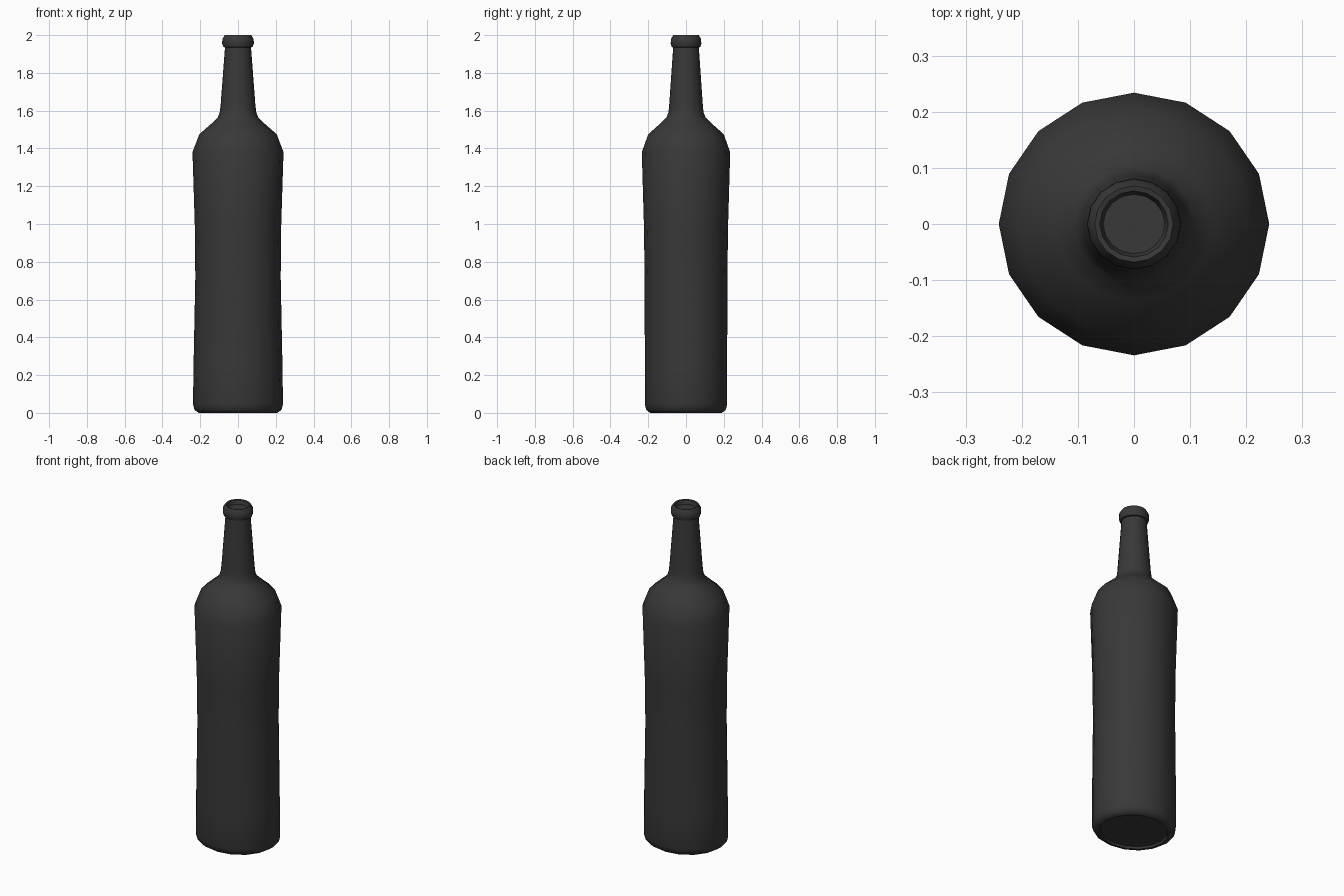
import bpy, bmesh, math

if "Cube" in bpy.data.objects:
    bpy.data.objects.remove(bpy.data.objects["Cube"])

SIDES = 16

# Half-section from base centre to inside of the mouth: (x radius, y radius, z)
PROFILE = [
    (0.188, 0.172, 0.012), (0.192, 0.176, 0.0), (0.208, 0.190, 0.0),   # recessed base
    (0.230, 0.210, 0.015), (0.238, 0.218, 0.045),                      # foot
    (0.236, 0.218, 0.22), (0.226, 0.219, 0.72), (0.229, 0.223, 1.00),  # body
    (0.241, 0.234, 1.38), (0.205, 0.200, 1.475),                       # shoulder
    (0.140, 0.136, 1.532), (0.108, 0.104, 1.563),
    (0.097, 0.093, 1.59), (0.092, 0.089, 1.63),                        # neck
    (0.069, 0.068, 1.935), (0.077, 0.075, 1.937),                      # lip
    (0.084, 0.081, 1.955), (0.083, 0.080, 1.978), (0.070, 0.068, 2.0),
    (0.061, 0.059, 1.998), (0.055, 0.053, 1.975),                      # mouth
]


def lathe(name, profile, sides):
    """Stack elliptical rings, skin them and cap both ends."""
    bm = bmesh.new()
    rings = []
    for rx, ry, z in profile:
        rings.append([bm.verts.new((rx * math.cos(a), ry * math.sin(a), z))
                      for a in (2 * math.pi * i / sides for i in range(sides))])
    for low, high in zip(rings, rings[1:]):
        for i in range(sides):
            j = (i + 1) % sides
            bm.faces.new((low[i], low[j], high[j], high[i]))
    bm.faces.new(rings[0][::-1])
    bm.faces.new(rings[-1])
    mesh = bpy.data.meshes.new(name)
    bm.to_mesh(mesh)
    bm.free()
    obj = bpy.data.objects.new(name, mesh)
    bpy.context.collection.objects.link(obj)
    return obj


# Bottle
bottle = lathe("bottle", PROFILE, SIDES)
bpy.context.view_layer.objects.active = bottle
bottle.select_set(True)
bpy.ops.object.shade_smooth_by_angle(angle=math.radians(50))

# Dark glass
glass = bpy.data.materials.new("dark_glass")
glass.diffuse_color = (0.04, 0.04, 0.04, 1)
glass.use_nodes = True
glass.node_tree.nodes["Principled BSDF"].inputs["Base Color"].default_value = glass.diffuse_color
bottle.data.materials.append(glass)
